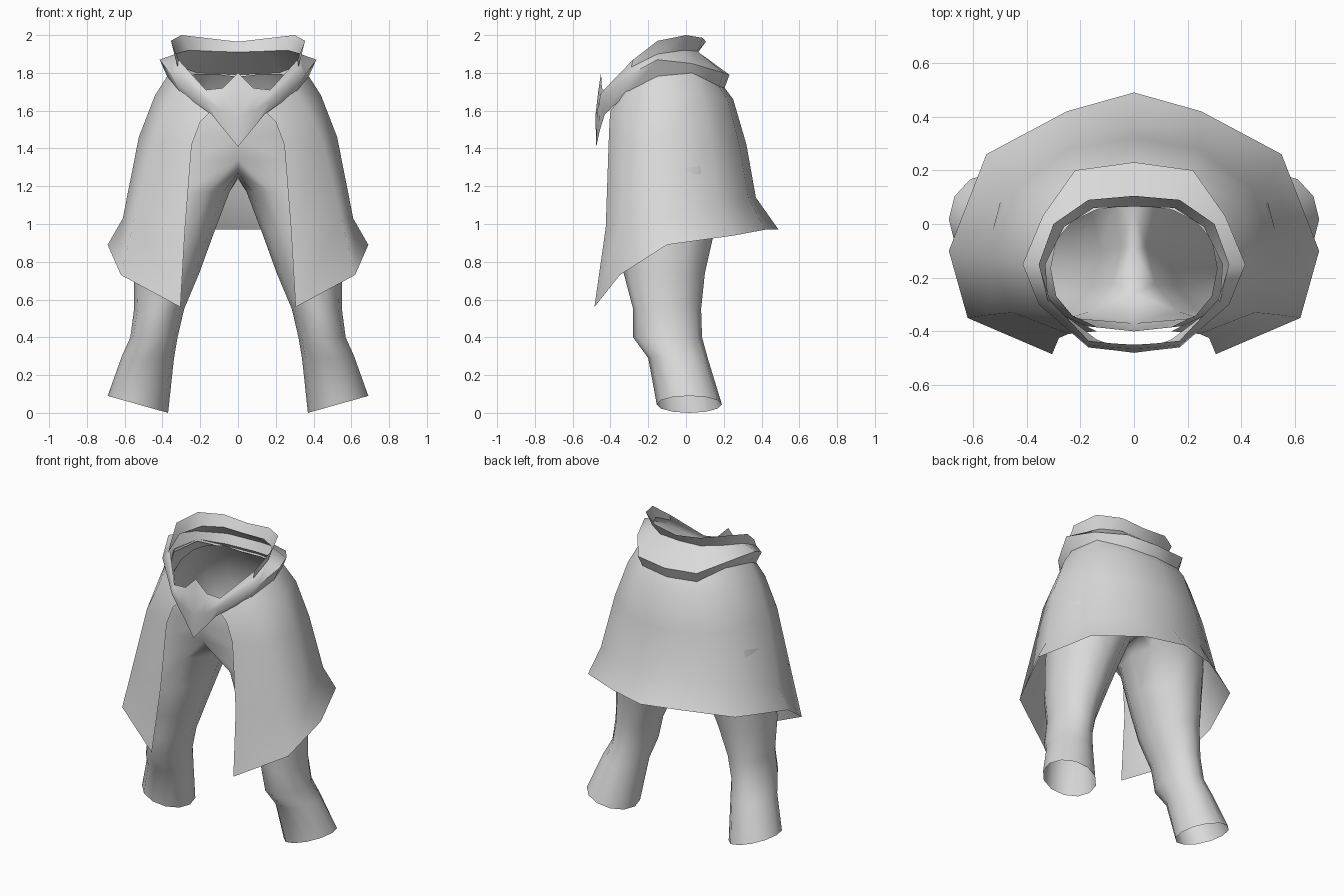
import bpy, bmesh, math
from mathutils import Vector

cloth = bpy.data.materials.new("grey_cloth")
cloth.diffuse_color = (0.7, 0.7, 0.7, 1)


def mirrored_part(name, rows):
    """Skin rows of points (right half) and mirror them; a longer row is a closed ring."""
    bm = bmesh.new()
    grid = [[bm.verts.new(p) for p in row] for row in rows]
    for a, b in zip(grid, grid[1:]):
        closed = len(a) == len(b) == 12
        n = min(len(a), len(b))
        for i in range(n if closed else n - 1):
            j = (i + 1) % n
            bm.faces.new((a[i], a[j], b[j], b[i]))
    bm.normal_update()
    # Turn the surface outward
    out = 0
    for f in bm.faces:
        c = f.calc_center_median()
        out += f.normal.dot(c - Vector((0.2, -0.1, c.z))) * f.calc_area()
    if out < 0:
        bmesh.ops.reverse_faces(bm, faces=bm.faces[:])
    mesh = bpy.data.meshes.new(name)
    bm.to_mesh(mesh)
    bm.free()
    mesh.materials.append(cloth)
    ob = bpy.data.objects.new(name, mesh)
    bpy.context.collection.objects.link(ob)
    mod = ob.modifiers.new("mirror", 'MIRROR')
    mod.use_clip = True
    mod.merge_threshold = 0.002
    bpy.ops.object.select_all(action='DESELECT')
    ob.select_set(True)
    bpy.context.view_layer.objects.active = ob
    bpy.ops.object.shade_smooth_by_angle(angle=math.radians(60))
    return ob


def leg_ring(x0, x1, y0, y1, z, tilt=0.0):
    """Closed ring, from back-inner around the outside and back along the inner thigh."""
    ring = []
    for i in range(12):
        a = math.radians(120 - 30 * i)
        ring.append(((x0 + x1) / 2 + (x1 - x0) / 2 * math.cos(a),
                     (y0 + y1) / 2 + (y1 - y0) / 2 * math.sin(a),
                     z + tilt * math.cos(a)))
    return ring


def hip_ring(width, yb, yf, zb, zf, bump=0.0):
    """Half ring from the centre back to the centre front."""
    ring = []
    for i in range(9):
        a = math.pi * i / 8
        c, s = math.cos(a), math.sin(a)
        ring.append((width * abs(s) ** 0.85 if 0 < i < 8 else 0,
                     (yb + yf) / 2 + (yb - yf) / 2 * math.copysign(abs(c) ** 0.85, c),
                     (zb + zf) / 2 + (zb - zf) / 2 * c + bump * s))
    return ring


# Trousers: two open legs joined at the crotch, with an open waist
crotch = hip_ring(0.535, 0.25, -0.37, 1.25, 1.34)
crotch += [(0, -0.26, 1.27), (0, -0.1, 1.25), (0, 0.06, 1.24)]
mirrored_part("trousers", [
    leg_ring(0.37, 0.69, -0.155, 0.19, 0.045, 0.045),
    leg_ring(0.34, 0.615, -0.2, 0.115, 0.29, 0.01),
    leg_ring(0.32, 0.57, -0.28, 0.085, 0.40),
    leg_ring(0.285, 0.55, -0.28, 0.08, 0.55),
    leg_ring(0.205, 0.55, -0.33, 0.10, 0.74),
    leg_ring(0.125, 0.545, -0.355, 0.15, 0.96),
    leg_ring(0.045, 0.54, -0.365, 0.20, 1.17),
    crotch,
    hip_ring(0.46, 0.23, -0.395, 1.50, 1.46, 0.02),
    hip_ring(0.39, 0.17, -0.40, 1.66, 1.53, 0.04),
    hip_ring(0.31, 0.07, -0.40, 1.78, 1.58, 0.06),
])

# Skirt: open at the front, flared to a ragged hem (each row runs back to front)
mirrored_part("skirt", [
    [(0, .19, 1.74), (.20, .16, 1.75), (.32, .03, 1.80),
     (.37, -.15, 1.79), (.30, -.32, 1.70), (.14, -.40, 1.60)],
    [(0, .25, 1.66), (.21, .22, 1.66), (.37, .09, 1.68),
     (.44, -.14, 1.68), (.36, -.33, 1.62), (.20, -.405, 1.54)],
    [(0, .32, 1.42), (.24, .28, 1.43), (.44, .13, 1.45),
     (.525, -.13, 1.46), (.45, -.33, 1.43), (.245, -.41, 1.42)],
    [(0, .37, 1.14), (.25, .33, 1.14), (.51, .18, 1.10),
     (.61, -.11, 1.03), (.55, -.34, 1.02), (.28, -.425, 0.98)],
    [(0, .49, .97), (.25, .42, .97), (.55, .26, .94),
     (.69, -.10, .89), (.62, -.35, .73), (.305, -.485, .56)],
])

# Belt: folded band with a raised rim, dropping to a point at the front
mirrored_part("belt", [
    [(0, .105, 1.965), (.17, .09, 1.985), (.30, 0, 2.0), (.355, -.15, 1.97),
     (.315, -.28, 1.87), (.17, -.435, 1.71), (.08, -.445, 1.72), (0, -.45, 1.80)],
    [(0, .065, 1.91), (.15, .06, 1.915), (.26, -.01, 1.92), (.33, -.15, 1.90),
     (.32, -.29, 1.83), (.17, -.45, 1.69), (.08, -.46, 1.68), (0, -.465, 1.70)],
    [(0, .23, 1.79), (.22, .20, 1.80), (.34, .03, 1.85), (.415, -.15, 1.87),
     (.355, -.30, 1.79), (.17, -.46, 1.65), (.08, -.47, 1.60), (0, -.48, 1.57)],
    [(0, .20, 1.71), (.20, .17, 1.72), (.32, .02, 1.79), (.37, -.15, 1.77),
     (.31, -.30, 1.70), (.14, -.43, 1.58), (.075, -.455, 1.50), (0, -.475, 1.41)],
])
